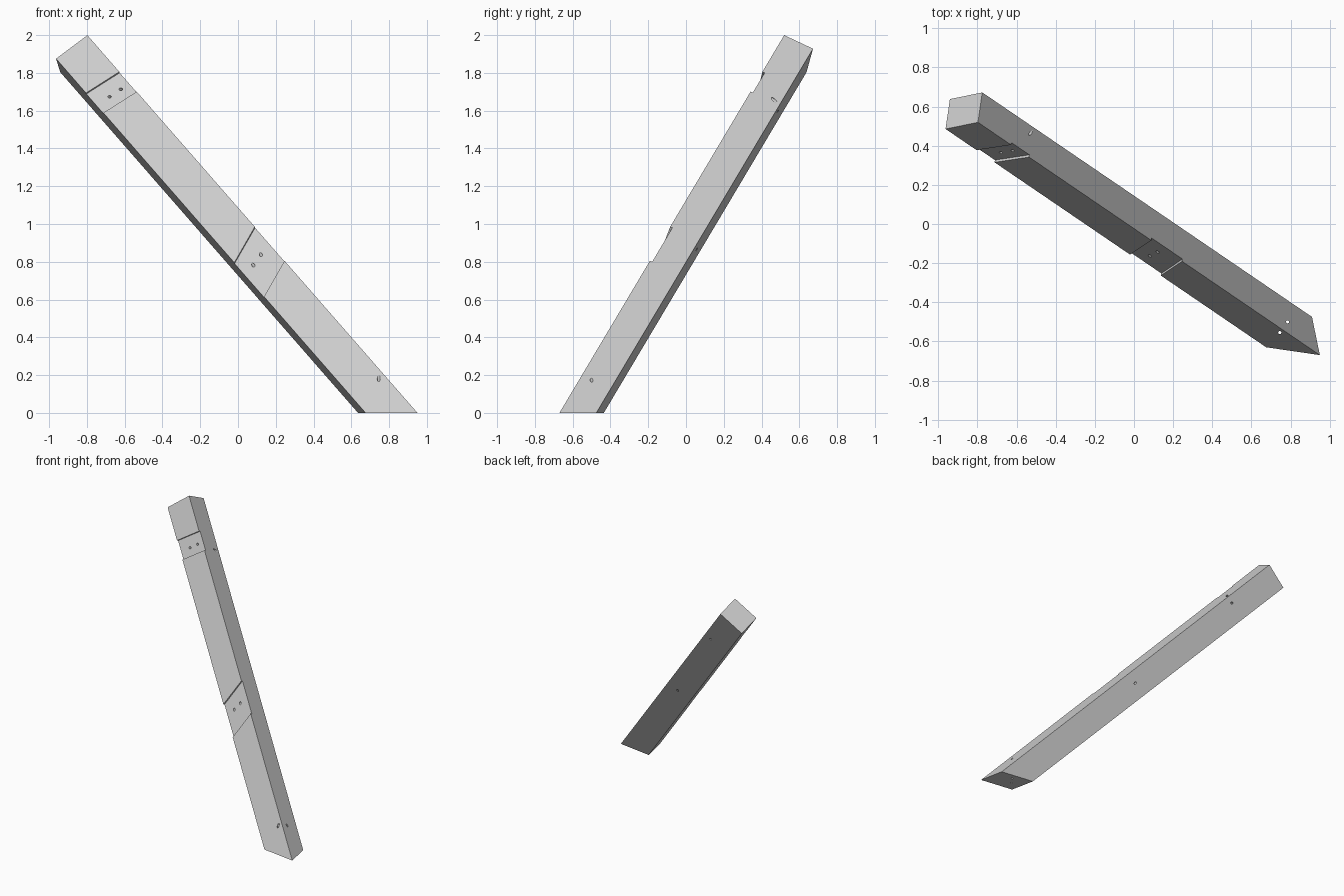
import bpy, bmesh
from mathutils import Vector, Matrix

cube = bpy.data.objects.get("Cube")
if cube:
    bpy.data.objects.remove(cube)

# Beam frame: local x = front normal, y = upper side normal, z = along the beam
FOOT = Vector((0.95, -0.67, 0))
AXIS = Vector((-0.874, 0.595, 1)).normalized()
FRONT = Vector((-0.04, -0.275, 0.1287)).normalized()
SIDE = FRONT.cross(AXIS).normalized() * -1
FRONT = SIDE.cross(AXIS).normalized()
if FRONT.y > 0:
    FRONT = -FRONT
FRAME = Matrix.Translation(FOOT) @ Matrix((FRONT, SIDE, AXIS)).transposed().to_4x4()
WIDTH, DEPTH, LENGTH = 0.21, 0.17, 2.91

timber = bpy.data.materials.new("light_grey")
timber.use_nodes = True
timber.diffuse_color = (0.6, 0.6, 0.6, 1)
timber.node_tree.nodes["Principled BSDF"].inputs["Base Color"].default_value = timber.diffuse_color


def add_object(name, bm):
    bmesh.ops.recalc_face_normals(bm, faces=bm.faces)
    mesh = bpy.data.meshes.new(name)
    bm.to_mesh(mesh)
    bm.free()
    mesh.materials.append(timber)
    obj = bpy.data.objects.new(name, mesh)
    bpy.context.collection.objects.link(obj)
    return obj


def prism(profile, offset):
    bm = bmesh.new()
    face = bm.faces.new([bm.verts.new(FRAME @ Vector(p)) for p in profile])
    top = bmesh.ops.extrude_face_region(bm, geom=[face])["geom"]
    move = FRAME.to_3x3() @ Vector(offset)
    bmesh.ops.translate(bm, vec=move, verts=[v for v in top if isinstance(v, bmesh.types.BMVert)])
    return bm


def cut(target, name, bm):
    cutter = add_object(name, bm)
    cutter.hide_render = True
    mod = target.modifiers.new(name, 'BOOLEAN')
    mod.object = cutter
    mod.operation = 'DIFFERENCE'
    mod.solver = 'EXACT'
    bpy.context.view_layer.objects.active = target
    bpy.ops.object.modifier_apply(modifier=name)
    bpy.data.objects.remove(cutter)


def drill(target, name, start, end, radius=0.008):
    start, end = Vector(start), Vector(end)
    bm = bmesh.new()
    turn = (end - start).to_track_quat('Z', 'Y').to_matrix().to_4x4()
    bmesh.ops.create_cone(bm, cap_ends=True, segments=16, radius1=radius, radius2=radius,
                          depth=(end - start).length,
                          matrix=Matrix.Translation((start + end) / 2) @ turn)
    cut(target, name, bm)


# Squared timber, cut level at the foot
body = prism([(0, 0, -0.4), (-DEPTH, 0, -0.4), (-DEPTH, -WIDTH, -0.4), (0, -WIDTH, -0.4)],
             (0, 0, LENGTH + 0.4))
cutting = bmesh.ops.bisect_plane(body, geom=body.verts[:] + body.edges[:] + body.faces[:],
                                 plane_co=(0, 0, 0), plane_no=(0, 0, -1), clear_outer=True)
bmesh.ops.holes_fill(body, edges=[e for e in body.edges if e.is_boundary])
brace = add_object("diagonal_brace", body)

# Shallow skewed housings on the front face: low end, high end, skew
for name, low, high, skew in (("upper_housing", 2.475, 2.628, 0.018),
                              ("lower_housing", 1.172, 1.434, -0.095)):
    a, b = 0.1, -WIDTH - 0.1
    slope = -skew / WIDTH
    profile = [(-0.013, a, low + a * slope), (-0.013, a, high + a * slope),
               (-0.013, b, high + b * slope), (-0.013, b, low + b * slope)]
    cut(brace, name, prism(profile, (0.1, 0, 0)))

# Screw holes through the housings, and upright ones in the foot
upper = Vector((0.11, 0.11, -0.07))
lower = Vector((-0.05, 0.24, 0.09))
for i, (x, y, z) in enumerate([(-0.63, 0.365, 1.72), (-0.69, 0.355, 1.68)]):
    p = Vector((x, y, z))
    drill(brace, f"upper_hole_{i}", p - upper * 0.4, p + upper * 1.6)
p = Vector((0.085, -0.182, 0.775))
drill(brace, "lower_hole_0", p - lower * 0.3, p + lower * 1.4)
p = Vector((0.125, -0.162, 0.83))
drill(brace, "lower_hole_1", p - lower * 0.3, p + lower * 0.6)
for i, (x, y) in enumerate([(0.745, -0.555), (0.785, -0.50)]):
    drill(brace, f"foot_hole_{i}", (x, y, -0.1), (x, y, 0.4))
